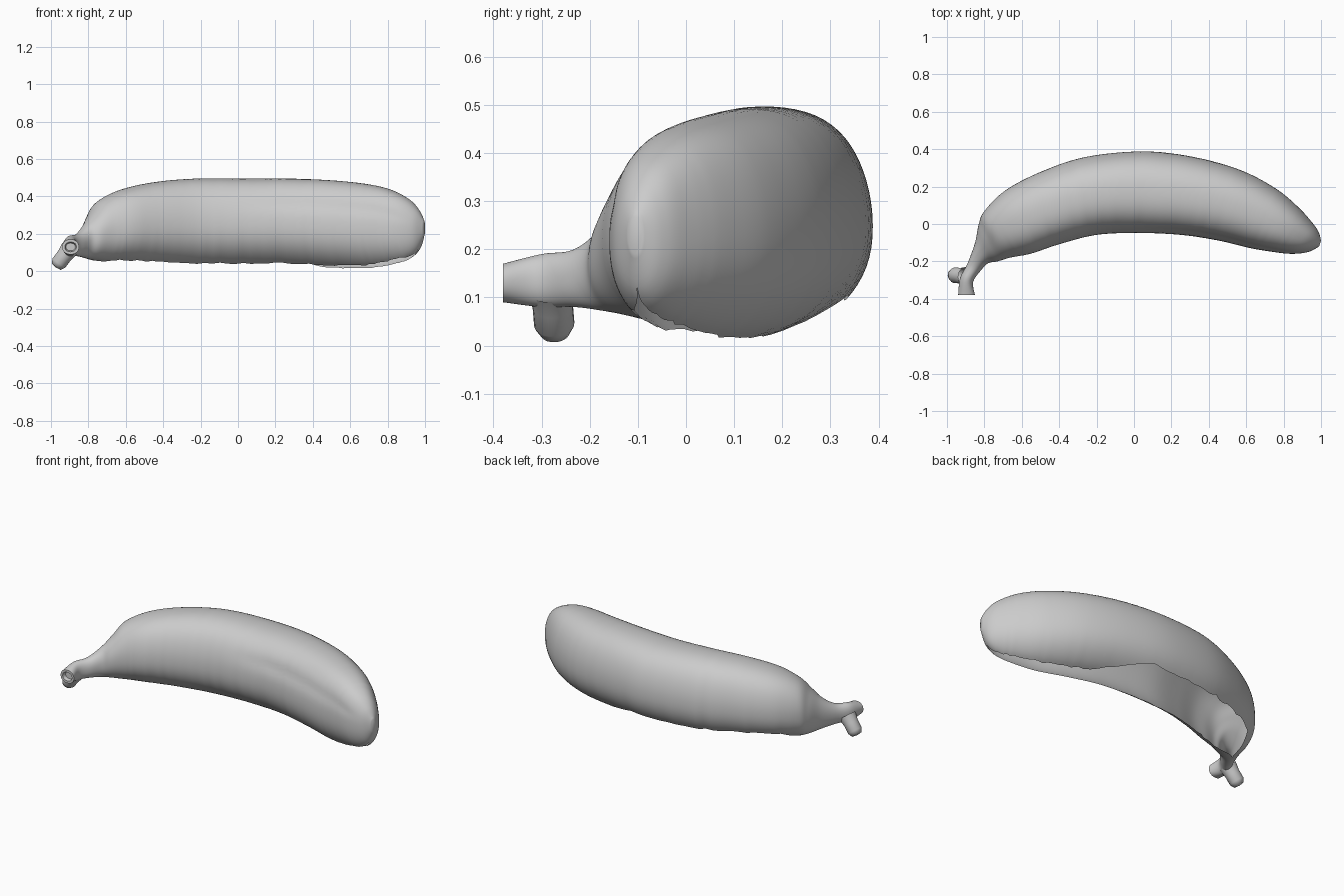
import bpy
import bmesh
import math
import random
from mathutils import Vector

random.seed(4)
cube = bpy.data.objects.get("Cube")
if cube:
    bpy.data.objects.remove(cube, do_unlink=True)

# One plain grey for the whole fruit
grey = bpy.data.materials.new("plain_grey")
grey.use_nodes = True
grey.diffuse_color = (0.6, 0.6, 0.6, 1)
bsdf = grey.node_tree.nodes["Principled BSDF"]
bsdf.inputs["Base Color"].default_value = grey.diffuse_color
bsdf.inputs["Roughness"].default_value = 0.7

# Stations along the fruit: inner x, y, outer x, y, bottom z, top z
STATIONS = [
    (-.85, -.38, -.94, -.38, .09, .17),   # cut end of the stem
    (-.86, -.31, -.93, -.29, .08, .19),
    (-.82, -.25, -.89, -.21, .08, .2),
    (-.78, -.21, -.85, -.1, .07, .25),    # shoulder
    (-.73, -.2, -.83, 0, .06, .31),
    (-.66, -.18, -.8, .07, .05, .38),
    (-.55, -.16, -.69, .18, .04, .44),
    (-.4, -.11, -.5, .28, .03, .48),
    (-.2, -.06, -.26, .36, .02, .5),
    (.02, -.05, .05, .39, .02, .5),       # middle
    (.25, -.06, .32, .36, .02, .5),
    (.45, -.09, .57, .29, .01, .49),
    (.62, -.13, .76, .19, .01, .47),
    (.74, -.15, .88, .09, .03, .44),
    (.84, -.16, .96, 0, .06, .39),
    (.93, -.15, .99, -.05, .11, .33),
    (.99, -.12, 1, -.09, .19, .27),       # blunt tip
]
STEPS, SIDES = 6, 56


def ramp(value, start, end):
    t = min(max((value - start) / (end - start), 0), 1)
    return t * t * (3 - 2 * t)


def catmull(a, b, c, d, t):
    return [0.5 * (2 * q + (r - p) * t + (2 * p - 5 * q + 4 * r - s) * t * t
                   + (3 * q - p - 3 * r + s) * t ** 3)
            for p, q, r, s in zip(a, b, c, d)]


def smooth_stations():
    last = len(STATIONS) - 1
    for i in range(last):
        four = [STATIONS[min(max(i + k, 0), last)] for k in (-1, 0, 1, 2)]
        for step in range(STEPS):
            yield catmull(*four, step / STEPS)
    yield STATIONS[last]


def soft(value):
    # Slightly squared circle
    return math.copysign(abs(value) ** 0.93, value)


def section(station):
    """Ring that is closed at both ends and open underneath the body."""
    ix, iy, ox, oy, low, high = station
    inner, outer = Vector((ix, iy, 0)), Vector((ox, oy, 0))
    mid, half = (inner + outer) / 2, (outer - inner) / 2
    body = ramp(mid.x, -.8, -.65) * (1 - ramp(mid.x, .88, .97))
    front_gap = body * (0.42 + random.uniform(-.04, .04))
    back_gap = body * (0.85 - 0.6 * ramp(mid.x, .1, .5) + random.uniform(-.04, .04))
    ring = []
    for k in range(SIDES + 1):
        t = front_gap + (2 * math.pi - front_gap - back_gap) * k / SIDES
        # Faint lengthwise ridges, with a shallow crease on the inner side
        swell = 1 + body * 0.01 * (math.cos(5 * t) - 1)
        crease = math.exp(-((t - 2.0) / 0.16) ** 2) * ramp(mid.x, -.1, .4)
        swell -= 0.035 * body * crease
        p = mid - half * soft(math.sin(t)) * swell
        p.z = (low + high) / 2 - (high - low) / 2 * soft(math.cos(t)) * swell
        ring.append(p)
    return ring


def add_object(name, bm, sharp):
    bmesh.ops.remove_doubles(bm, verts=bm.verts, dist=0.0005)
    bmesh.ops.recalc_face_normals(bm, faces=bm.faces)
    mesh = bpy.data.meshes.new(name)
    bm.to_mesh(mesh)
    bm.free()
    mesh.materials.append(grey)
    obj = bpy.data.objects.new(name, mesh)
    bpy.context.collection.objects.link(obj)
    bpy.ops.object.select_all(action='DESELECT')
    obj.select_set(True)
    bpy.context.view_layer.objects.active = obj
    bpy.ops.object.shade_smooth_by_angle(angle=math.radians(sharp))
    return obj


def loft(bm, rings):
    rows = [[bm.verts.new(p) for p in ring] for ring in rings]
    for a, b in zip(rows, rows[1:]):
        for k in range(len(a) - 1):
            bm.faces.new((a[k], a[k + 1], b[k + 1], b[k]))
    return rows


# Body and stem as one continuous skin
bm = bmesh.new()
rows = loft(bm, [section(s) for s in smooth_stations()])
cut = bm.faces.new(rows[0][:-1])
bm.faces.new(rows[-1][:-1])
bmesh.ops.remove_doubles(bm, verts=bm.verts, dist=0.0005)
bmesh.ops.recalc_face_normals(bm, faces=bm.faces)
# Hollow in the cut end of the stem
bmesh.ops.inset_region(bm, faces=[cut], thickness=0.014)
bmesh.ops.inset_region(bm, faces=[cut], thickness=0.006, depth=-0.02)
add_object("fruit_skin", bm, 50)

# Small broken nub beside the stem end
bm = bmesh.new()
root, tip = Vector((-.9, -.28, .12)), Vector((-.972, -.272, .025))
axis = (tip - root).normalized()
side = axis.orthogonal().normalized()
other = axis.cross(side)
rings = []
for along, radius in ((0, .05), (.4, .042), (.8, .042), (1, .03), (1.04, .001)):
    centre = root.lerp(tip, along)
    angles = [2 * math.pi * k / 20 for k in range(21)]
    rings.append([centre + radius * (side * math.cos(a) + other * math.sin(a))
                  for a in angles])
loft(bm, rings)
add_object("stem_nub", bm, 60)
